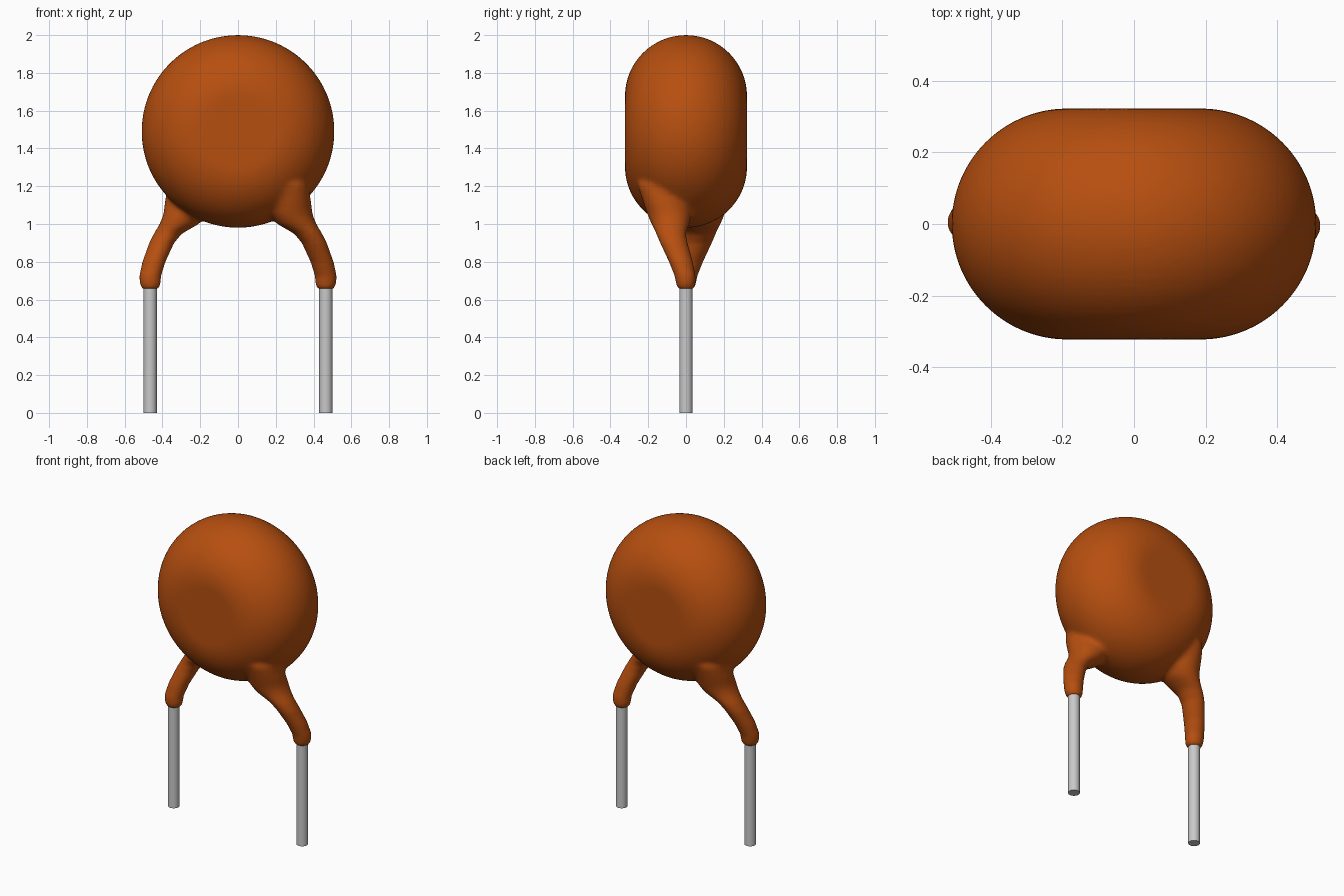
import bpy, bmesh, math
from mathutils import Vector

cube = bpy.data.objects.get("Cube")
if cube:
    bpy.data.objects.remove(cube, do_unlink=True)


def material(name, color, rough):
    m = bpy.data.materials.new(name)
    m.use_nodes = True
    m.diffuse_color = (*color, 1)
    bsdf = m.node_tree.nodes["Principled BSDF"]
    bsdf.inputs["Base Color"].default_value = (*color, 1)
    bsdf.inputs["Roughness"].default_value = rough
    return m


def loft(bm, rings):
    """Closed skin through a list of equal-length point rings."""
    rows = [[bm.verts.new(p) for p in ring] for ring in rings]
    n = len(rows[0])
    for a, b in zip(rows, rows[1:]):
        for i in range(n):
            j = (i + 1) % n
            bm.faces.new((a[i], a[j], b[j], b[i]))
    bm.faces.new(rows[0][::-1])
    bm.faces.new(rows[-1])


def circle(n):
    return [(math.cos(2 * math.pi * i / n), math.sin(2 * math.pi * i / n)) for i in range(n)]


def activate(ob):
    bpy.ops.object.select_all(action='DESELECT')
    ob.select_set(True)
    bpy.context.view_layer.objects.active = ob


coating = material("orange_brown_coating", (0.47, 0.078, 0.005), 0.5)
metal = material("grey_wire", (0.58, 0.58, 0.58), 0.5)

# Rounded disc: flat centre of radius 0.19, circular rim, axis along y
CENTRE_Z, FLAT, RIM = 1.49, 0.187, 0.323
bm = bmesh.new()
disc = []
for k in range(33):
    t = math.pi * (k / 32 - 0.5)
    r, y = FLAT + RIM * math.cos(t), RIM * math.sin(t)
    disc.append([Vector((r * c, y, CENTRE_Z + r * s)) for c, s in circle(96)])
loft(bm, disc)

# Coated leg sections: z, x range, y range (flaring into the disc)
sections = [
    (0.655, 0.428, 0.502, -0.036, 0.036),
    (0.668, 0.415, 0.513, -0.047, 0.045),
    (0.690, 0.410, 0.520, -0.053, 0.050),
    (0.725, 0.407, 0.522, -0.060, 0.050),
    (0.800, 0.384, 0.506, -0.090, 0.036),
    (0.900, 0.338, 0.470, -0.137, 0.008),
    (0.950, 0.295, 0.446, -0.160, 0.000),
    (1.000, 0.205, 0.416, -0.185, 0.020),
    (1.050, 0.165, 0.396, -0.205, 0.030),
    (1.120, 0.170, 0.388, -0.230, 0.000),
    (1.200, 0.190, 0.372, -0.255, -0.050),
    (1.300, 0.180, 0.300, -0.250, -0.100),
]
# The two legs are half-turn copies: one joins the front, one the back
for side in (1, -1):
    rings = []
    for z, x0, x1, y0, y1 in sections:
        rings.append([Vector((side * ((x0 + x1) / 2 + c * (x1 - x0) / 2),
                              side * ((y0 + y1) / 2 + s * (y1 - y0) / 2), z))
                      for c, s in circle(32)])
    loft(bm, rings)
bmesh.ops.recalc_face_normals(bm, faces=bm.faces[:])

mesh = bpy.data.meshes.new("coated_body")
bm.to_mesh(mesh)
bm.free()
body = bpy.data.objects.new("coated_body", mesh)
bpy.context.collection.objects.link(body)
mesh.materials.append(coating)

# Fuse disc and legs into one skin
activate(body)
remesh = body.modifiers.new("fuse", 'REMESH')
remesh.mode = 'VOXEL'
remesh.voxel_size = 0.011
remesh.use_smooth_shade = True
bpy.ops.object.modifier_apply(modifier=remesh.name)

# Soften the joints, strongest where the legs meet the disc
group = body.vertex_groups.new(name="joints")
for v in body.data.vertices:
    x, y, z = v.co
    near = max(0.0, 1 - abs(z - 1.09) / 0.2) * (1 if abs(x) > 0.08 else 0.4)
    group.add([v.index], max(0.04, min(1.0, near * 1.6)), 'REPLACE')
soft = body.modifiers.new("soften", 'SMOOTH')
soft.factor = 0.5
soft.iterations = 30
soft.vertex_group = group.name
for p in body.data.polygons:
    p.use_smooth = True

# Bare wires
for name, x in (("left_wire", 0.465), ("right_wire", -0.465)):
    bpy.ops.mesh.primitive_cylinder_add(vertices=32, radius=0.035, depth=0.72,
                                        location=(x, 0, 0.36))
    wire = bpy.context.object
    wire.name = name
    wire.data.materials.append(metal)
    bpy.ops.object.shade_smooth_by_angle(angle=math.radians(40))
